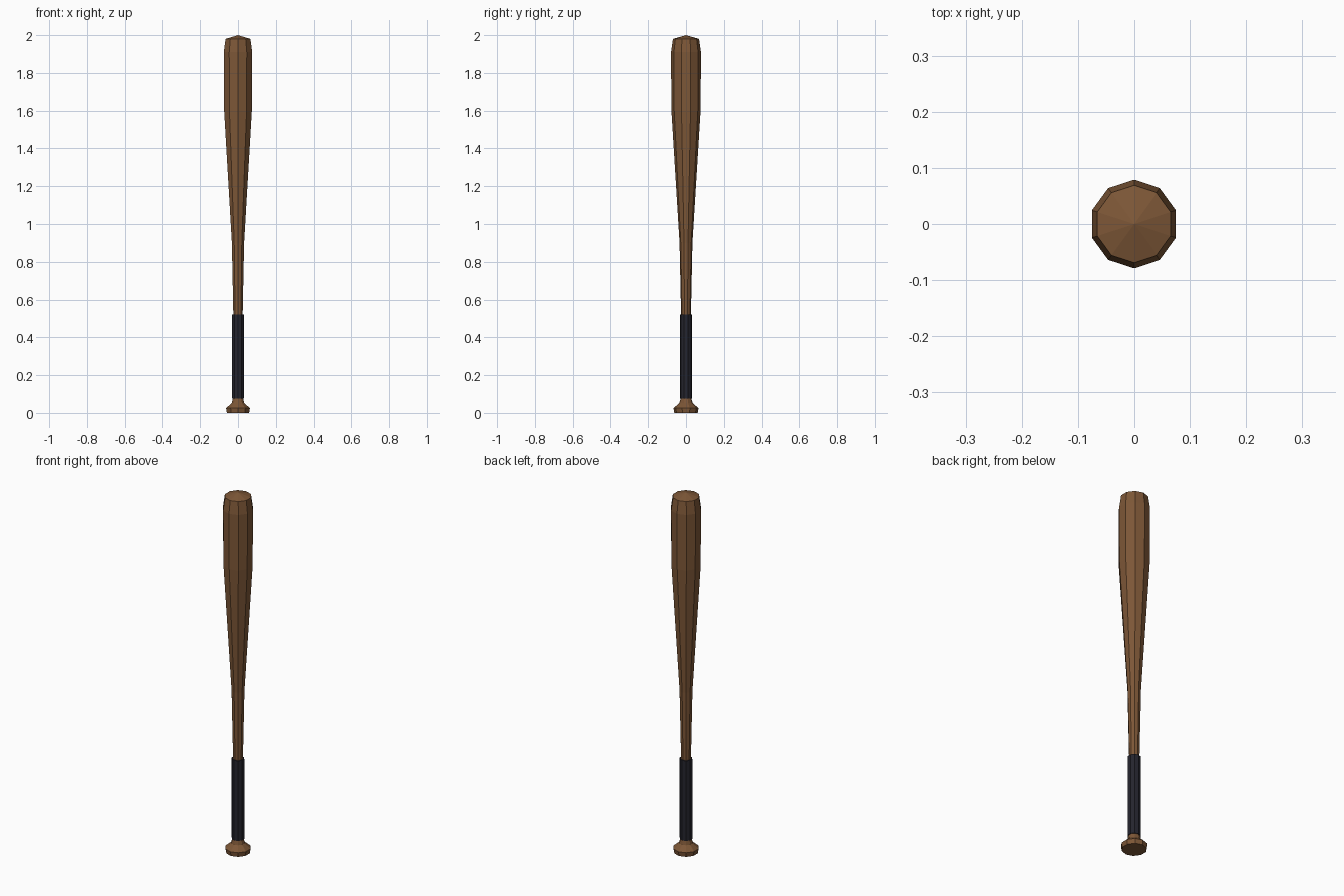
import bpy, bmesh, math

if "Cube" in bpy.data.objects:
    bpy.data.objects.remove(bpy.data.objects["Cube"])

SIDES = 10


def material(name, rgb):
    m = bpy.data.materials.new(name)
    m.diffuse_color = (*rgb, 1.0)
    m.use_nodes = True
    m.node_tree.nodes["Principled BSDF"].inputs["Base Color"].default_value = m.diffuse_color
    return m


def lathe(name, profile, mat):
    """Ten-sided turned solid from (radius, z) points; radius 0 makes a pole."""
    bm = bmesh.new()
    rings = []
    for r, z in profile:
        n = SIDES if r > 0 else 1
        rings.append([bm.verts.new((r * math.cos(math.pi / 2 + 2 * math.pi * i / SIDES),
                                    r * math.sin(math.pi / 2 + 2 * math.pi * i / SIDES), z))
                      for i in range(n)])
    for a, b in zip(rings, rings[1:]):
        for i in range(SIDES):
            j = (i + 1) % SIDES
            quad = [a[i % len(a)], a[j % len(a)], b[j % len(b)], b[i % len(b)]]
            bm.faces.new(list(dict.fromkeys(quad)))
    # close flat ends
    for ring in (rings[0], rings[-1]):
        if len(ring) > 1:
            bm.faces.new(ring)
    bmesh.ops.recalc_face_normals(bm, faces=bm.faces)
    me = bpy.data.meshes.new(name)
    bm.to_mesh(me)
    bm.free()
    me.materials.append(mat)
    ob = bpy.data.objects.new(name, me)
    bpy.context.collection.objects.link(ob)
    return ob


wood = material("brown_wood", (0.205, 0.095, 0.038))
tape = material("dark_grip", (0.018, 0.018, 0.027))

# Knob, handle, tapering barrel and shallow domed tip
lathe("bat_body", [
    (0.062, 0.0), (0.066, 0.025), (0.035, 0.052), (0.029, 0.075),
    (0.026, 0.52), (0.034, 0.90), (0.077, 1.60), (0.079, 1.91),
    (0.069, 1.98), (0.0, 2.0)], wood)

# Wrapped grip around the handle
lathe("grip", [(0.033, 0.075), (0.033, 0.52)], tape)
